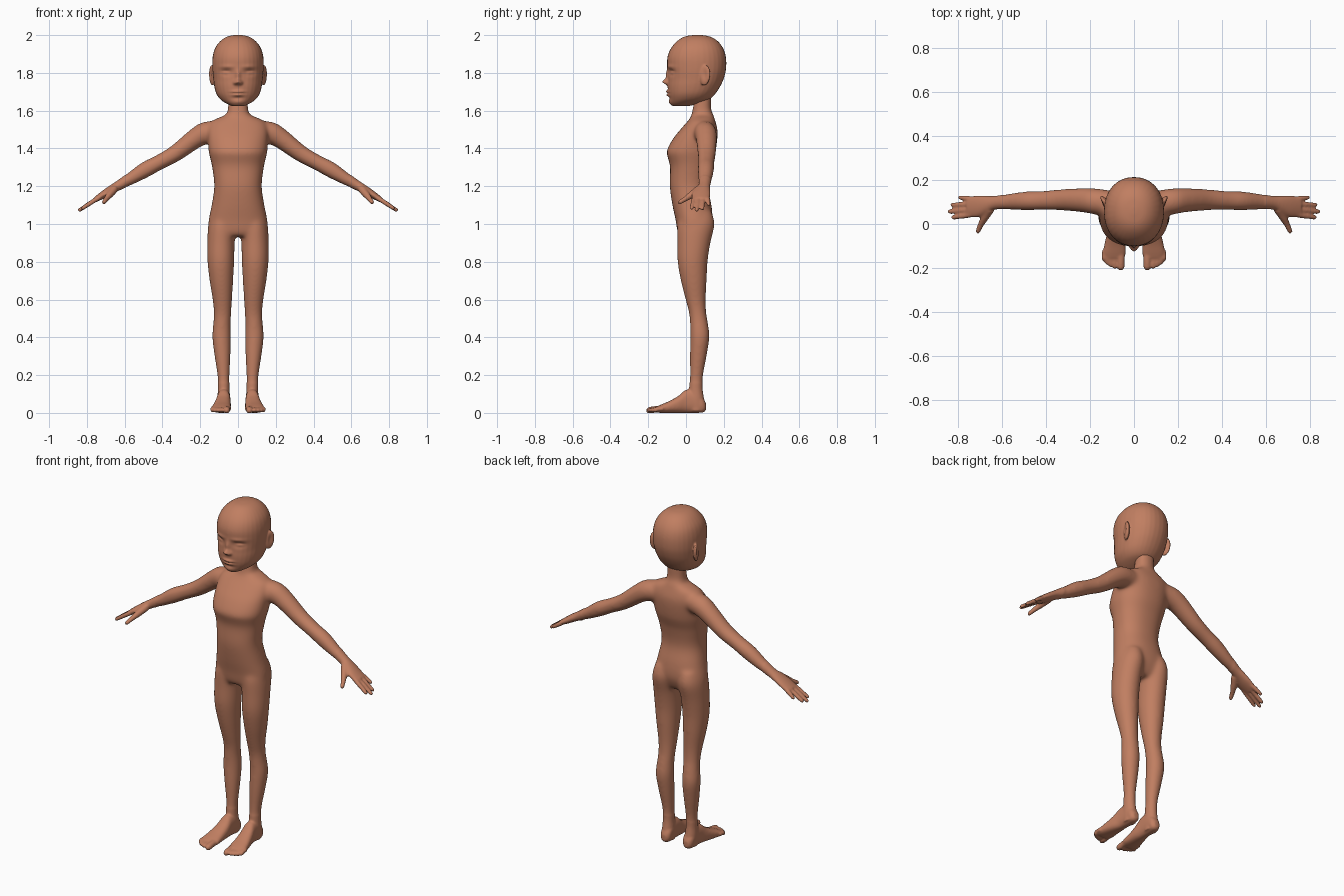
import bpy, bmesh, math
from mathutils import Vector, Matrix

if "Cube" in bpy.data.objects:
    bpy.data.objects.remove(bpy.data.objects["Cube"])

skin = bpy.data.materials.new("warm_tan")
skin.diffuse_color = (0.53, 0.21, 0.12, 1)
skin.use_nodes = True
skin.node_tree.nodes["Principled BSDF"].inputs["Base Color"].default_value = skin.diffuse_color


def spline(rows, steps=4):
    """Catmull-Rom interpolation of parameter rows."""
    out = []
    for i in range(len(rows) - 1):
        p0, p1 = rows[max(i - 1, 0)], rows[i]
        p2, p3 = rows[i + 1], rows[min(i + 2, len(rows) - 1)]
        for s in range(steps):
            t = s / steps
            out.append([0.5 * (2 * b + (c - a) * t + (2 * a - 5 * b + 4 * c - d) * t * t
                               + (3 * b - a - 3 * c + d) * t ** 3)
                        for a, b, c, d in zip(p0, p1, p2, p3)])
    out.append(list(rows[-1]))
    return out


def loft(bm, rings, power=2.0, n=32):
    """Closed skin through rings given as (centre, half axis u, half axis v)."""
    loops = []
    for c, u, v in rings:
        loop = []
        for k in range(n):
            a = 2 * math.pi * k / n
            co, si = math.cos(a), math.sin(a)
            p = 2 / power
            loop.append(bm.verts.new(c + u * math.copysign(abs(co) ** p, co)
                                     + v * math.copysign(abs(si) ** p, si)))
        loops.append(loop)
    for a, b in zip(loops, loops[1:]):
        for k in range(n):
            bm.faces.new((a[k], a[(k + 1) % n], b[(k + 1) % n], b[k]))
    bm.faces.new(loops[0])
    bm.faces.new(loops[-1])


def upright(bm, rows, side=1, power=2.0):
    """Rows: z, centre x, half width, front y, back y."""
    loft(bm, [(Vector((side * x, (f + b) / 2, z)), Vector((w, 0, 0)), Vector((0, (b - f) / 2, 0)))
              for z, x, w, f, b in spline(rows)], power)


def limb(bm, rows, side=1):
    """Rows: x, y, z, thickness across the path, thickness in y."""
    pts = spline(rows)
    rings = []
    for i, (x, y, z, r, ry) in enumerate(pts):
        a, b = pts[max(i - 1, 0)], pts[min(i + 1, len(pts) - 1)]
        d = Vector((b[0] - a[0], 0, b[2] - a[2])).normalized()
        rings.append((Vector((side * x, y, z)), Vector((-d.z * side, 0, d.x)) * r, Vector((0, ry, 0))))
    loft(bm, rings)


def digit(bm, pts, side):
    """Finger or toe through points (x, y, z, radius) with round ends."""
    P = [Vector((side * p[0], p[1], p[2])) for p in pts]
    rings = []
    for i, p in enumerate(P):
        d = (P[min(i + 1, len(P) - 1)] - P[max(i - 1, 0)]).normalized()
        u = d.cross(Vector((0.1, 0.2, 1))).normalized()
        v = d.cross(u)
        r = pts[i][3]
        rings.append((p, u * r, v * r))
        if i == len(P) - 1:
            rings.append((p + d * r * 0.6, u * r * 0.8, v * r * 0.8))
            rings.append((p + d * r, u * r * 0.35, v * r * 0.35))
    loft(bm, rings, n=14)


def fuse(bm, name, voxel):
    """Merge overlapping parts into one even skin and return object and bmesh."""
    bmesh.ops.recalc_face_normals(bm, faces=bm.faces)
    me = bpy.data.meshes.new(name + "_parts")
    bm.to_mesh(me)
    bm.free()
    ob = bpy.data.objects.new(name, me)
    bpy.context.collection.objects.link(ob)
    mod = ob.modifiers.new("fuse", 'REMESH')
    mod.mode = 'VOXEL'
    mod.voxel_size = voxel
    ev = ob.evaluated_get(bpy.context.evaluated_depsgraph_get())
    me = bpy.data.meshes.new_from_object(ev)
    ob.modifiers.clear()
    ob.data = me
    out = bmesh.new()
    out.from_mesh(me)
    return ob, out


def relax(bm, times, rule=lambda p: True):
    vs = [v for v in bm.verts if rule(v.co)]
    for _ in range(times):
        bmesh.ops.smooth_vert(bm, verts=vs, factor=0.5, use_axis_x=True, use_axis_y=True, use_axis_z=True)


def finish(ob, bm):
    for f in bm.faces:
        f.smooth = True
        f.material_index = 0
    bm.to_mesh(ob.data)
    bm.free()
    ob.data.materials.clear()
    ob.data.materials.append(skin)


# ---- body: torso and neck
bm = bmesh.new()
upright(bm, [(1.69, 0, .052, .05, .135), (1.61, 0, .054, .035, .133), (1.58, 0, .064, .03, .145),
             (1.562, 0, .105, .022, .15), (1.54, 0, .145, .005, .157), (1.50, 0, .16, -.03, .167),
             (1.45, 0, .16, -.07, .166), (1.385, 0, .156, -.103, .157), (1.35, 0, .148, -.096, .146),
             (1.30, 0, .137, -.084, .13), (1.20, 0, .126, -.086, .116), (1.10, 0, .14, -.072, .135),
             (1.02, 0, .156, -.055, .14), (.96, 0, .156, -.045, .12), (.935, 0, .14, -.03, .10)], power=2.3)

for s in (1, -1):
    # legs
    upright(bm, [(1.07, .08, .055, -.02, .135), (1.0, .084, .073, -.045, .152), (.9, .09, .073, -.046, .13),
                 (.8, .091, .071, -.045, .115), (.7, .088, .063, -.028, .11), (.6, .083, .052, -.003, .105),
                 (.53, .082, .047, .015, .108), (.47, .085, .047, .021, .118), (.4, .087, .05, .022, .125),
                 (.3, .082, .043, .02, .11), (.2, .077, .033, .02, .092), (.13, .076, .031, .016, .088),
                 (.07, .075, .034, .01, .096), (.01, .074, .032, .01, .098)], s)
    # feet, lofted from heel to ball: y, x, half width, bottom, top
    loft(bm, [(Vector((s * x, y, (a + b) / 2)), Vector((w, 0, 0)), Vector((0, 0, (b - a) / 2)))
              for y, x, w, a, b in spline([
                  (.106, .073, .014, .015, .05), (.09, .073, .03, .002, .08), (.05, .074, .034, 0, .12),
                  (0, .076, .036, 0, .122), (-.04, .08, .042, 0, .09), (-.09, .086, .048, 0, .062),
                  (-.13, .089, .052, 0, .045), (-.155, .09, .046, .002, .034)])], power=2.4)
    for x, tip, r in ((.06, -.193, .018), (.088, -.192, .012), (.106, -.184, .012),
                      (.122, -.174, .012), (.136, -.16, .011)):
        digit(bm, [(x, -.12, .022, r), (x, -.155, .02, r), (x, tip, .014, r)], s)
    # arms and palms
    limb(bm, [(.09, .095, 1.49, .055, .055), (.17, .102, 1.482, .06, .06), (.23, .108, 1.45, .053, .056),
              (.33, .11, 1.375, .045, .049), (.42, .107, 1.325, .041, .044), (.49, .105, 1.288, .043, .044),
              (.56, .102, 1.245, .035, .038), (.63, .097, 1.205, .026, .031), (.67, .088, 1.182, .023, .04),
              (.71, .08, 1.157, .02, .049), (.757, .078, 1.128, .014, .046)], s)
    # fingers and thumb
    for y, tx, ty in ((.113, .79, .12), (.09, .826, .087), (.066, .838, .057), (.043, .822, .03)):
        digit(bm, [(.735, y, 1.14, .0125), ((tx + .735) / 2, (y + ty) / 2, 1.172 - .615 * (tx - .63) / 2, .0125),
                   (tx, ty, 1.202 - .615 * (tx - .63), .0105)], s)
    digit(bm, [(.655, .07, 1.185, .022), (.682, .025, 1.152, .018), (.697, -.003, 1.133, .0135),
               (.71, -.033, 1.115, .0115)], s)

body, bm = fuse(bm, "body", .0055)
relax(bm, 30, lambda p: abs(p.x) < .6 and p.z > .16)
relax(bm, 3)
for v in bm.verts:
    v.co.z = max(v.co.z, 0)
finish(body, bm)

# ---- head: skull, jaw and ears
bm = bmesh.new()
upright(bm, [(2.001, 0, .012, .045, .075), (1.993, 0, .055, -.005, .125), (1.97, 0, .092, -.045, .166),
             (1.93, 0, .122, -.08, .197), (1.88, 0, .135, -.099, .212), (1.82, 0, .136, -.098, .212),
             (1.77, 0, .131, -.095, .2), (1.73, 0, .126, -.097, .182), (1.69, 0, .115, -.094, .156),
             (1.66, 0, .094, -.088, .125), (1.64, 0, .066, -.083, .075), (1.625, 0, .035, -.073, .02)], power=2.15)
for s in (1, -1):
    m = (Matrix.Translation((s * .137, .10, 1.787)) @ Matrix.Rotation(s * -.42, 4, 'Z')
         @ Matrix.Rotation(-.12, 4, 'X') @ Matrix.Diagonal((.013, .031, .055, 1)))
    bmesh.ops.create_uvsphere(bm, u_segments=24, v_segments=16, radius=1, matrix=m)
head, bm = fuse(bm, "head", .004)
relax(bm, 5)

# face relief: centre x, centre z, spread x, spread z, push in y
relief = [(.062, 1.803, .03, .018, .013), (.064, 1.800, .019, .009, -.007), (.06, 1.832, .036, .011, -.005),
          (.064, 1.811, .022, .003, .003), (0, 1.785, .014, .03, -.012), (0, 1.753, .016, .014, -.026),
          (.016, 1.747, .009, .009, -.011), (0, 1.700, .03, .008, -.012), (0, 1.683, .026, .008, -.011),
          (0, 1.692, .034, .003, .006), (0, 1.667, .03, .008, .003), (0, 1.645, .03, .015, -.006)]
for v in bm.verts:
    x, y, z = abs(v.co.x), v.co.y, v.co.z
    if y < .03:
        fade = min(1, (.03 - y) / .05)
        v.co.y += fade * sum(a * math.exp(-((x - cx) / sx) ** 2 - ((z - cz) / sz) ** 2)
                             for cx, cz, sx, sz, a in relief)
    elif x > .13:
        # hollow of the ear
        dent = .008 * math.exp(-((y - .098) / .014) ** 2 - ((z - 1.792) / .03) ** 2)
        v.co.x -= math.copysign(dent, v.co.x)
relax(bm, 1)
finish(head, bm)
